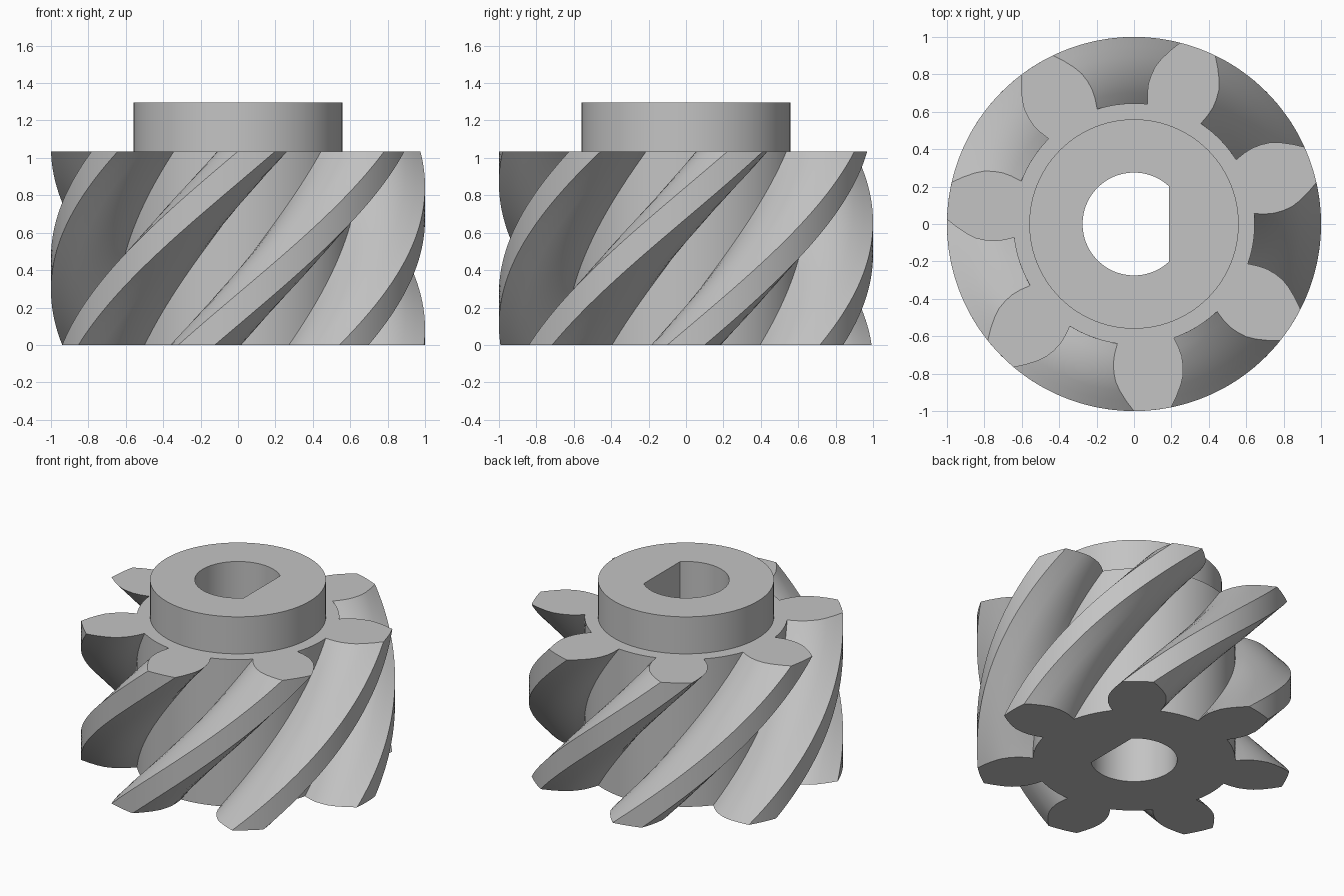
import bpy
import bmesh
from math import sin, cos, atan2, hypot, radians, pi, acos

TEETH, RINGS = 7, 48
HEIGHT, TOTAL = 1.035, 1.295
TWIST = radians(70)
HUB_R, BORE_R, FLAT_X = 0.56, 0.275, 0.187

cube = bpy.data.objects.get("Cube")
if cube:
    bpy.data.objects.remove(cube)

steel = bpy.data.materials.new("grey steel")
steel.use_nodes = True
grey = (0.55, 0.55, 0.55, 1)
steel.diffuse_color = grey
steel.node_tree.nodes["Principled BSDF"].inputs["Base Color"].default_value = grey


def arc(radius, start, end, steps):
    """Points on a circle, both ends included."""
    return [(radius * cos(start + (end - start) * i / steps),
             radius * sin(start + (end - start) * i / steps))
            for i in range(steps + 1)]


def gear_outline():
    """Undercut tooth flank (distance along tooth, half width), mirrored and repeated."""
    flank = [(0.627, 0.152), (0.68, 0.172), (0.73, 0.184), (0.78, 0.186),
             (0.83, 0.181), (0.88, 0.164), (0.94, 0.134), (0.995, 0.1)]
    polar = [(hypot(d, w), atan2(w, d)) for d, w in flank]
    pitch = 2 * pi / TEETH
    root_r, root_a = polar[0]
    tip_r, tip_a = polar[-1]
    points = []
    for k in range(TEETH):
        mid = k * pitch
        points += [(r * cos(mid - a), r * sin(mid - a)) for r, a in polar]
        points += arc(tip_r, mid - tip_a, mid + tip_a, 6)[1:-1]
        points += [(r * cos(mid + a), r * sin(mid + a)) for r, a in reversed(polar)]
        points += arc(root_r, mid + root_a, mid + pitch - root_a, 10)[1:-1]
    return points


def add_ring(bm, points, z, turn=0.0):
    c, s = cos(turn), sin(turn)
    return [bm.verts.new((x * c - y * s, x * s + y * c, z)) for x, y in points]


def bridge(bm, low, high):
    n = len(low)
    for i in range(n):
        j = (i + 1) % n
        bm.faces.new((low[i], low[j], high[j], high[i]))


def cap(bm, outer, inner):
    """Flat face between an outer loop and a hole."""
    edges = [bm.edges.get((ring[i - 1], ring[i]))
             for ring in (outer, inner) for i in range(len(ring))]
    bmesh.ops.triangle_fill(bm, edges=edges, use_beauty=True)


bm = bmesh.new()

# Helical teeth
outline = gear_outline()
rings = [add_ring(bm, outline, HEIGHT * i / RINGS, TWIST * i / RINGS)
         for i in range(RINGS + 1)]
for low, high in zip(rings, rings[1:]):
    bridge(bm, low, high)

# Round hub
hub_points = arc(HUB_R, 0, 2 * pi, 96)[:-1]
hub_low = add_ring(bm, hub_points, HEIGHT)
hub_high = add_ring(bm, hub_points, TOTAL)
bridge(bm, hub_low, hub_high)

# D-shaped shaft bore
flat = acos(FLAT_X / BORE_R)
bore_points = arc(BORE_R, flat, 2 * pi - flat, 64)
bore_low = add_ring(bm, bore_points, 0)
bore_high = add_ring(bm, bore_points, TOTAL)
bridge(bm, bore_low, bore_high)

# Underside, shoulder and hub top
cap(bm, rings[0], bore_low)
cap(bm, rings[-1], hub_low)
cap(bm, hub_high, bore_high)
bmesh.ops.recalc_face_normals(bm, faces=bm.faces)

mesh = bpy.data.meshes.new("helical_gear_with_hub")
bm.to_mesh(mesh)
bm.free()
mesh.materials.append(steel)
gear = bpy.data.objects.new("helical_gear_with_hub", mesh)
bpy.context.collection.objects.link(gear)

bpy.ops.object.select_all(action="DESELECT")
gear.select_set(True)
bpy.context.view_layer.objects.active = gear
bpy.ops.object.shade_smooth_by_angle(angle=radians(30))
